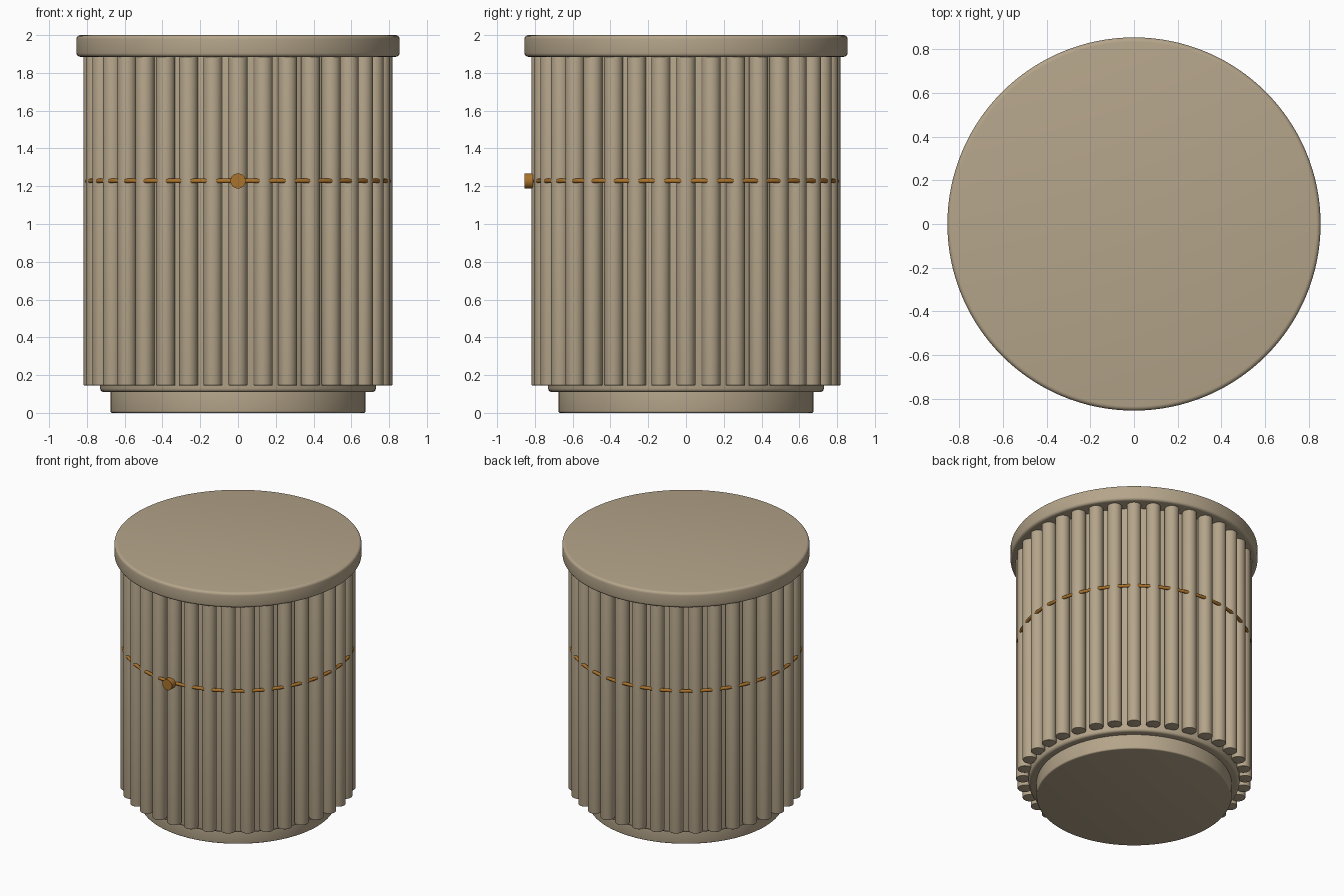
import bpy
import math

cube = bpy.data.objects.get("Cube")
if cube:
    bpy.data.objects.remove(cube, do_unlink=True)


def material(name, color):
    m = bpy.data.materials.new(name)
    m.use_nodes = True
    m.diffuse_color = color
    m.node_tree.nodes["Principled BSDF"].inputs["Base Color"].default_value = color
    return m


TAN = material("warm tan", (0.46, 0.375, 0.255, 1))
BRASS = material("aged brass", (0.40, 0.17, 0.025, 1))


def finish(obj, name, mat):
    obj.name = name
    obj.data.materials.append(mat)
    bpy.ops.object.shade_smooth_by_angle(angle=math.radians(35))
    return obj


def disc(name, radius, bottom, top, bevel, mat=TAN, sides=128):
    """Upright cylinder with softened rims."""
    bpy.ops.mesh.primitive_cylinder_add(vertices=sides, radius=radius, depth=top - bottom,
                                        location=(0, 0, (top + bottom) / 2))
    obj = bpy.context.object
    mod = obj.modifiers.new("rounded rim", "BEVEL")
    mod.width = bevel
    mod.segments = 4
    mod.limit_method = "ANGLE"
    mod.angle_limit = math.radians(40)
    bpy.ops.object.modifier_apply(modifier=mod.name)
    return finish(obj, name, mat)


# Plinth, inner drum and overhanging top
disc("plinth", 0.675, 0.0, 0.13, 0.01)
disc("drum", 0.73, 0.11, 1.90, 0.02)
disc("top", 0.855, 1.885, 2.0, 0.02)

# Half-round flutes around the drum, sharing one mesh
FLUTES = 36
FLUTE_RING = 0.767
flute = disc("flute", 0.05, 0.145, 1.89, 0.004, sides=32)
for i in range(FLUTES):
    obj = flute
    if i:
        obj = flute.copy()
        obj.name = f"flute_{i}"
        bpy.context.collection.objects.link(obj)
    angle = math.tau * i / FLUTES
    obj.location.x = FLUTE_RING * math.cos(angle)
    obj.location.y = FLUTE_RING * math.sin(angle)

# Metal band threaded through the flutes
BAND_Z = 1.228
bpy.ops.mesh.primitive_torus_add(major_radius=0.799, minor_radius=0.012,
                                 major_segments=144, minor_segments=12,
                                 location=(0, 0, BAND_Z))
finish(bpy.context.object, "band", BRASS)

# Round door knob on the front
bpy.ops.mesh.primitive_cylinder_add(vertices=32, radius=0.04, depth=0.045,
                                    location=(0, -0.8325, BAND_Z),
                                    rotation=(math.pi / 2, 0, 0))
finish(bpy.context.object, "knob", BRASS)
